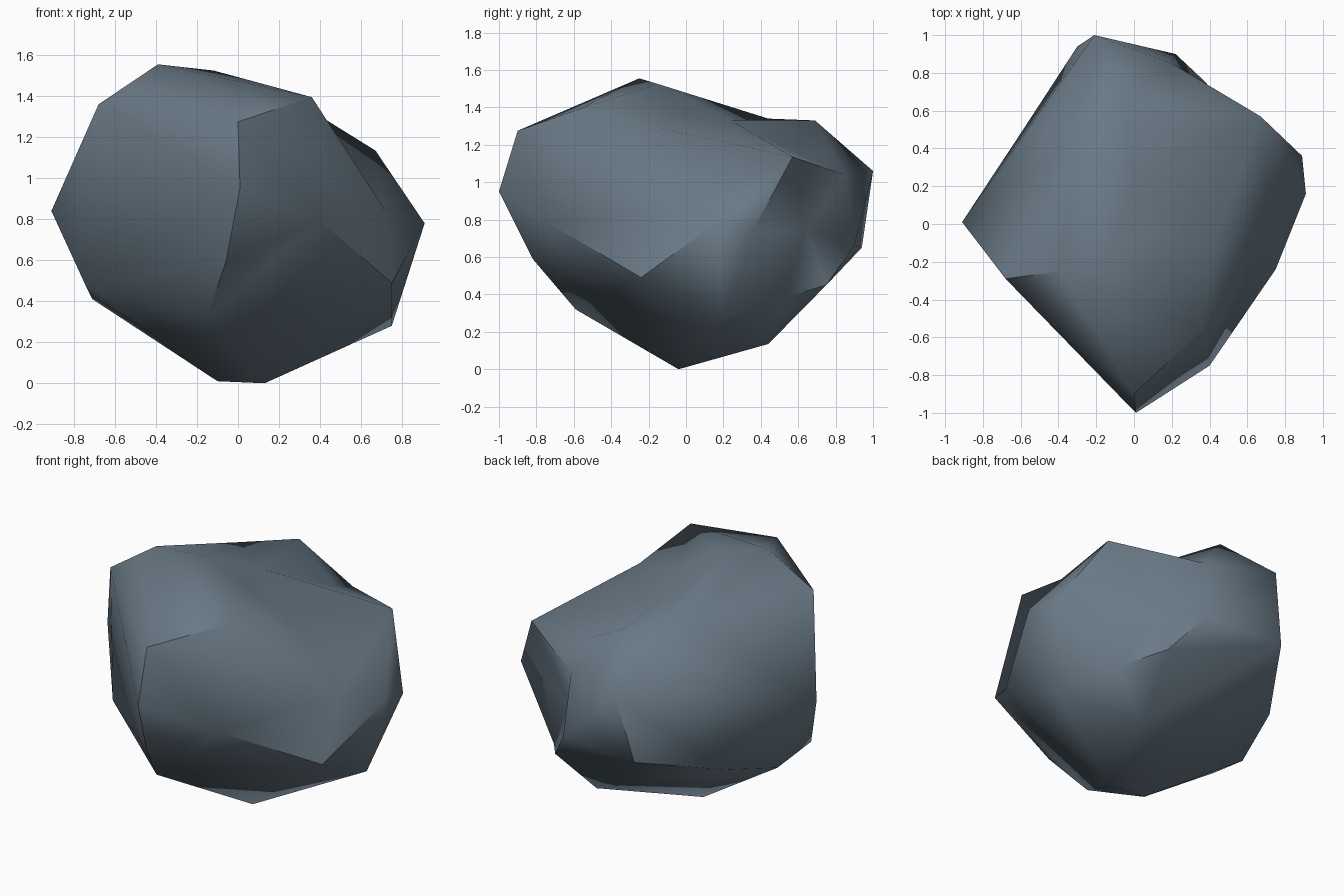
import bpy, bmesh, math
from mathutils import Vector

if "Cube" in bpy.data.objects:
    bpy.data.objects.remove(bpy.data.objects["Cube"])

# Corner points of the boulder, grouped from the top down
CREST = [(-.39, -.25, 1.555), (-.12, -.15, 1.525), (.36, -.56, 1.395), (-.68, -.29, 1.36),
         (0, -.9, 1.275), (-.06, .69, 1.33)]
SHOULDER = [(.67, .57, 1.135), (.2, .85, 1.04), (-.21, 1, 1.06), (.01, -1, .95),
            (-.91, .01, .84), (.4, -.75, .79), (.91, .16, .78), (.89, .36, .745)]
FLANK = [(.22, .9, .66), (-.3, .94, .65), (-.06, -.82, .59), (-.6, .48, .51),
         (.75, -.24, .49), (-.74, -.18, .47), (.38, .75, .45)]
BASE = [(-.71, .11, .41), (-.15, -.59, .32), (.75, .2, .28), (.31, .44, .135),
        (-.1, -.03, .01), (.13, -.04, 0)]
# Points along the hollows on the top, the right side and the back right groove
HOLLOWS = [(-.3, .44, 1.34), (0, .24, 1.33), (.42, -.14, 1.29), (.25, .6, 1.15),
           (.1, -.05, 1.35), (.72, -.02, .84), (.35, .64, .74), (.55, .52, .38)]
LIFT = 1.05
POINTS = [(Vector(p), 1) for p in CREST + SHOULDER + FLANK + BASE]
POINTS += [(Vector(p), LIFT) for p in HOLLOWS]
CENTRE = Vector((0, 0, .75))


def wrap(points, roundness):
    """Hull over points pushed towards a sphere, so hollows keep their corners."""
    bm = bmesh.new()
    home = {}
    for p, lift in points:
        d = p - CENTRE
        v = bm.verts.new(d * lift / d.length ** roundness)
        home[v] = p
    bmesh.ops.convex_hull(bm, input=list(bm.verts))
    complete = all(v.link_faces for v in bm.verts)
    for v in bm.verts:
        v.co = home[v]
    return bm, complete


# Boulder: least rounding that still uses every corner
for step in range(12, 21):
    bm, complete = wrap(POINTS, step / 20)
    if complete or step == 20:
        break
    bm.free()
bmesh.ops.delete(bm, geom=[v for v in bm.verts if not v.link_faces], context='VERTS')
bmesh.ops.recalc_face_normals(bm, faces=list(bm.faces))

mesh = bpy.data.meshes.new("boulder")
bm.to_mesh(mesh)
bm.free()
boulder = bpy.data.objects.new("boulder", mesh)
bpy.context.collection.objects.link(boulder)

# Slate colour and soft shading with only the hardest creases kept
slate = bpy.data.materials.new("slate blue grey")
slate.diffuse_color = (.14, .19, .235, 1)
slate.use_nodes = True
slate.node_tree.nodes["Principled BSDF"].inputs["Base Color"].default_value = slate.diffuse_color
mesh.materials.append(slate)
bpy.context.view_layer.objects.active = boulder
boulder.select_set(True)
bpy.ops.object.shade_smooth_by_angle(angle=math.radians(52))
